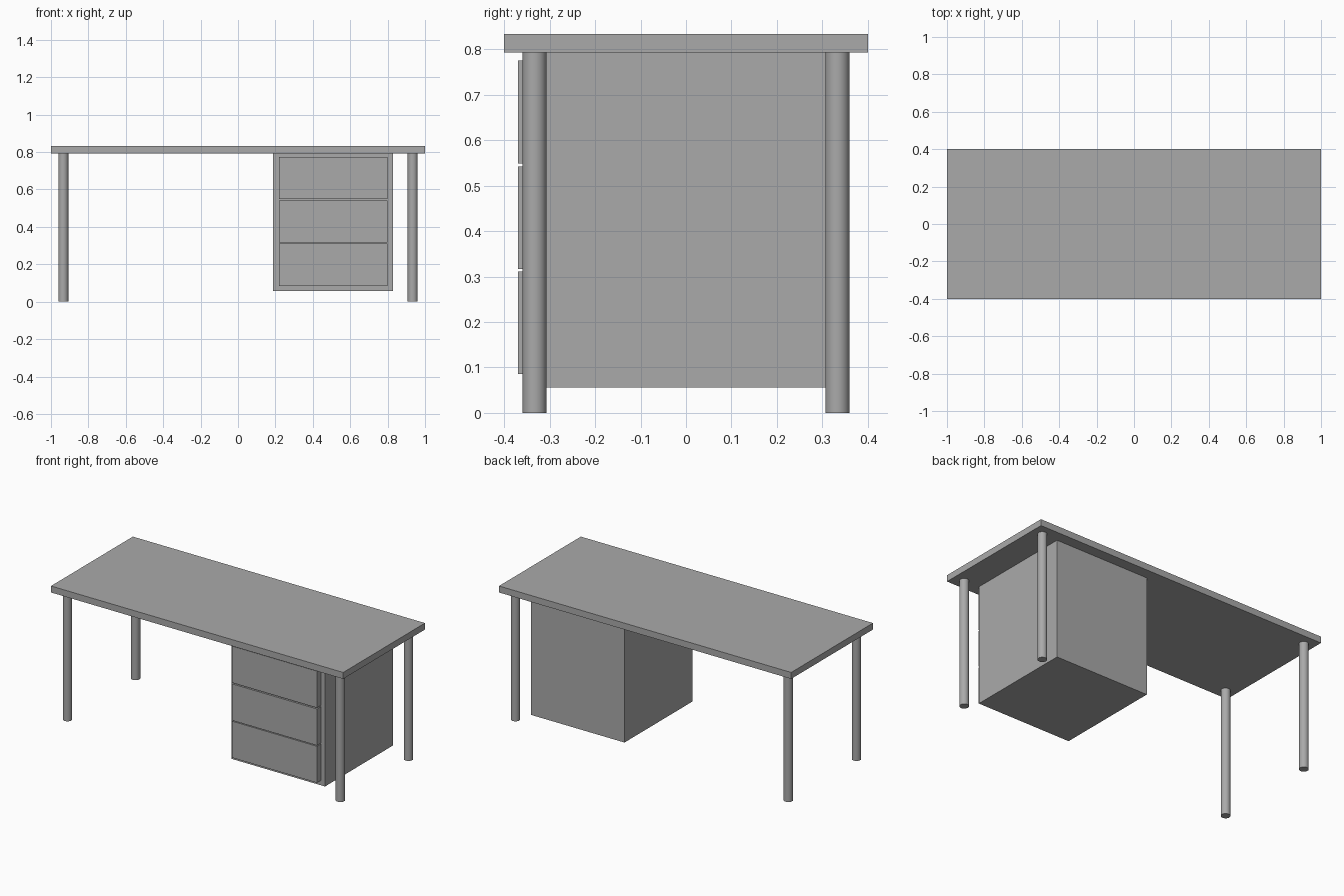
import bpy
import bmesh
from mathutils import Matrix

cube = bpy.data.objects.get("Cube")
if cube:
    bpy.data.objects.remove(cube, do_unlink=True)

grey = bpy.data.materials.new("mid_grey")
grey.use_nodes = True
grey.diffuse_color = (0.4, 0.4, 0.4, 1)
grey.node_tree.nodes["Principled BSDF"].inputs["Base Color"].default_value = (0.4, 0.4, 0.4, 1)


def add_object(name, bm):
    mesh = bpy.data.meshes.new(name)
    bm.to_mesh(mesh)
    bm.free()
    mesh.materials.append(grey)
    obj = bpy.data.objects.new(name, mesh)
    bpy.context.collection.objects.link(obj)
    return obj


def box(name, x, y, z):
    """Box spanning the given (low, high) ranges."""
    spans = (x, y, z)
    size = [b - a for a, b in spans]
    centre = [(a + b) / 2 for a, b in spans]
    bm = bmesh.new()
    bmesh.ops.create_cube(bm, size=1, matrix=Matrix.Translation(centre) @ Matrix.Diagonal((*size, 1)))
    return add_object(name, bm)


def leg(name, x, y, radius, height):
    """Round leg with smooth sides and flat ends."""
    bm = bmesh.new()
    bmesh.ops.create_cone(bm, cap_ends=True, segments=32, radius1=radius, radius2=radius,
                          depth=height, matrix=Matrix.Translation((x, y, height / 2)))
    for face in bm.faces:
        face.smooth = len(face.verts) == 4
    for edge in bm.edges:
        edge.smooth = all(f.smooth for f in edge.link_faces)
    return add_object(name, bm)


UNDERSIDE = 0.793

# Table top
box("table_top", (-1, 1), (-0.4, 0.4), (UNDERSIDE, 0.833))

# Four legs
for side, x in (("left", 0.934), ("right", -0.934)):
    for end, y in (("front", -0.333), ("back", 0.333)):
        leg(f"{end}_{side}_leg", x, y, 0.0265, UNDERSIDE)

# Drawer cabinet hung below the top
box("drawer_cabinet", (0.188, 0.829), (-0.333, 0.333), (0.056, UNDERSIDE))

# Three drawer fronts with narrow gaps
for name, low, high in (("bottom", 0.085, 0.311), ("middle", 0.316, 0.542), ("top", 0.549, 0.775)):
    box(f"{name}_drawer_front", (0.219, 0.8), (-0.37, -0.333), (low, high))
